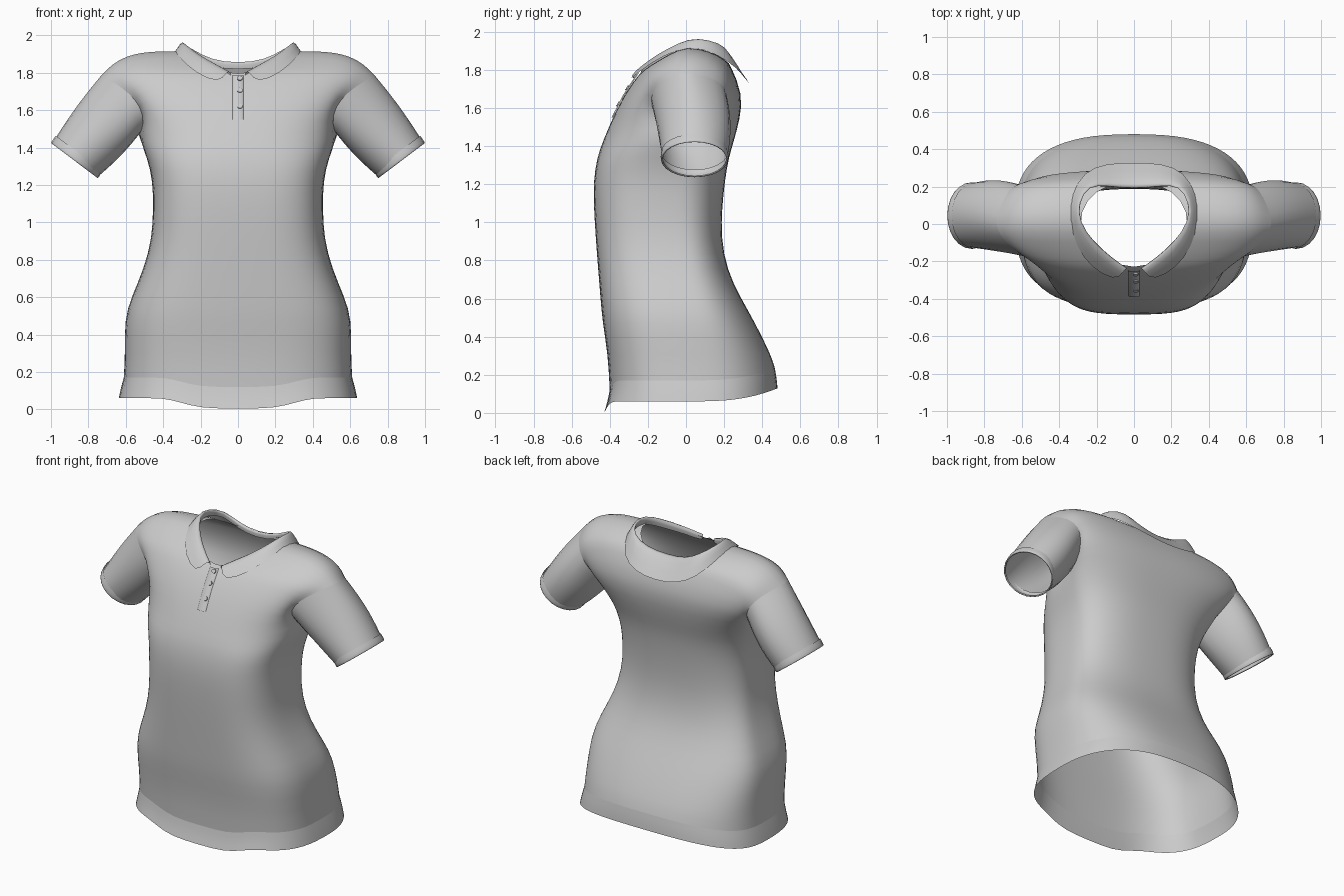
import bpy, bmesh
from math import sin, cos, pi
from mathutils import Vector

if "Cube" in bpy.data.objects:
    bpy.data.objects.remove(bpy.data.objects["Cube"])

COLS = 9


def make(name, strips, closed=False, mirror=True, subsurf=1):
    """Build one object from strips; each strip is a list of equal-length rows of points."""
    bm = bmesh.new()
    for rows in strips:
        grid = [[bm.verts.new(p) for p in row] for row in rows]
        n = len(grid[0])
        for a, b in zip(grid, grid[1:]):
            for i in range(n if closed else n - 1):
                j = (i + 1) % n
                bm.faces.new((a[i], a[j], b[j], b[i]))
    bmesh.ops.remove_doubles(bm, verts=bm.verts, dist=0.0005)
    bmesh.ops.recalc_face_normals(bm, faces=bm.faces)
    for f in bm.faces:
        f.smooth = True
    me = bpy.data.meshes.new(name)
    bm.to_mesh(me)
    bm.free()
    ob = bpy.data.objects.new(name, me)
    bpy.context.collection.objects.link(ob)
    if mirror:
        m = ob.modifiers.new("mirror", 'MIRROR')
        m.merge_threshold = 0.001
    if subsurf:
        s = ob.modifiers.new("smooth", 'SUBSURF')
        s.levels = s.render_levels = subsurf
    return ob


def arc(c, e, p, flat=0):
    """Row from centre line c to side edge e: superellipse, blended to a soft slope by flat."""
    row = []
    for i in range(COLS + 1):
        u = i / COLS
        t = pi / 2 * u
        s, k = sin(t) ** p, max(cos(t), 0) ** p
        if i == COLS:
            s, k = 1, 0
        s += (u - s) * flat
        k += (1 - u ** 4 - k) * flat
        row.append((c[0] + (e[0] - c[0]) * s,
                    e[1] + (c[1] - e[1]) * k,
                    e[2] + (c[2] - e[2]) * k))
    return row


# Torso: height, half width, side seam y, front y, back y
levels = [(.30, .605, .05, -.41, .45), (.48, .61, .035, -.44, .36),
          (.60, .572, .02, -.45, .29), (.75, .505, -.02, -.462, .215),
          (.92, .46, -.05, -.475, .185), (1.08, .455, -.06, -.485, .19),
          (1.22, .457, -.05, -.487, .205), (1.34, .485, -.035, -.468, .225)]
# Armhole edges from armpit to shoulder tip, and what they join on the centre/neckline
arm_f = [(.53, -.02, 1.45), (.50, -.14, 1.53), (.52, -.19, 1.62), (.58, -.175, 1.69),
         (.65, -.135, 1.74), (.71, -.07, 1.775), (.745, 0, 1.785)]
arm_b = [arm_f[0], (.54, .11, 1.51), (.58, .2, 1.60), (.62, .22, 1.68),
         (.67, .185, 1.735), (.715, .095, 1.775), arm_f[6]]
mid_f = [(0, -.44, 1.42), (0, -.385, 1.55), (0, -.325, 1.67), (0, -.245, 1.785),
         (.14, -.195, 1.82), (.245, -.095, 1.88), (.3, 0, 1.928)]
mid_b = [(0, .25, 1.42), (0, .283, 1.54), (0, .30, 1.67), (0, .235, 1.825),
         (.15, .21, 1.85), (.26, .13, 1.90), mid_f[6]]


# Hem rows dip at the front middle and rise towards the back
def hem_row(c, e, p, dip):
    row = []
    for x, y, z in arc(c, e, p):
        if y < e[1]:
            z = e[2] - dip * min(1, max(0, (.36 - x) / .13))
        else:
            z = e[2] + (c[2] - e[2]) * ((y - e[1]) / (c[1] - e[1])) ** 2.5
        row.append((x, y, z))
    return row


def yoke(mids, arms):
    return [arc(c, e, .75, max(0, i - 2) / 4) for i, (c, e) in enumerate(zip(mids, arms))]


low, half, top = (.64, .06, .06), (.628, .058, .115), (.613, .055, .17)
front_top = hem_row((0, -.402, 0), top, .62, .05)
back_top = hem_row((0, .468, .235), top, .78, 0)
front, back = [front_top], [back_top]
for z, x, ys, yf, yb in levels:
    front.append(arc((0, yf, z), (x, ys, z), .6))
    back.append(arc((0, yb, z), (x, ys, z), .78))
make("shirt_body", [front + yoke(mid_f, arm_f), back + yoke(mid_b, arm_b)])

# Hem band
make("hem_band", [
    [hem_row((0, -.43, 0), low, .66, .055), hem_row((0, -.412, 0), half, .64, .05), front_top],
    [hem_row((0, .482, .13), low, .78, 0), hem_row((0, .478, .18), half, .78, 0), back_top]])

# Sleeves lofted from the armhole to the cuff
hole = [Vector(p) for p in arm_f + arm_b[-2:0:-1]]
N = len(hole)


def ring(cx, cz, k=1.0):
    out = []
    for i in range(N):
        a = 2 * pi * i / N
        out.append(Vector((cx - cos(a) * .126 * k, .045 - sin(a) * .178 * k,
                           cz - cos(a) * .095 * k)))
    return out


end = ring(.872, 1.333)
loft = []
for f in (0, .2, .45, .7, .9, 1):
    row = [a.lerp(b, f) for a, b in zip(hole, end)]
    mid = sum(row, Vector()) / N
    puff = 1 + .06 * sin(pi * f)
    back_shift = Vector((0, .012 * sin(pi * f), 0))
    loft.append([mid + (p - mid) * puff + back_shift for p in row])
make("sleeve", [loft], closed=True)
make("sleeve_cuff", [[ring(.85, 1.37, 1.03), ring(.865, 1.345, 1.05),
                      ring(.877, 1.326, 1.04), ring(.872, 1.333, .98)]], closed=True)

# Folded collar: standing edge, fold crest and outer edge
inner = [(0, .18, 1.865), (.14, .195, 1.88), (.24, .2, 1.94), (.29, .11, 1.965),
         (.285, .01, 1.965), (.21, -.09, 1.905), (.12, -.17, 1.86), (.035, -.23, 1.81)]
outer = [(0, .328, 1.73), (.15, .325, 1.745), (.27, .28, 1.80), (.335, .16, 1.89),
         (.345, .02, 1.928), (.31, -.12, 1.878), (.23, -.235, 1.80), (.10, -.305, 1.74)]
stand, crest = [], []
for i, o in zip(inner, outer):
    a, b = Vector(i), Vector(o)
    crest.append(a.lerp(b, .4) + Vector((0, 0, .025)))
    stand.append(a + Vector((a.x * .06, a.y * .06, -.05)))
make("collar", [[stand, inner, crest, outer]])

# Placket strip and buttons down the chest
path = [(-.247, 1.785), (-.322, 1.67), (-.383, 1.55)]
make("placket", [[[(x, y - (.008 if abs(x) < .03 else 0), z) for x in (-.03, -.022, .022, .03)]
                  for y, z in path]], mirror=False, subsurf=0)
for y, z in ((-.268, 1.77), (-.307, 1.705), (-.355, 1.62)):
    bpy.ops.mesh.primitive_cylinder_add(vertices=12, radius=.014, depth=.012,
                                        location=(.01, y, z), rotation=(pi / 3, 0, 0))
    bpy.context.object.name = "button"
    bpy.ops.object.shade_smooth_by_angle()
